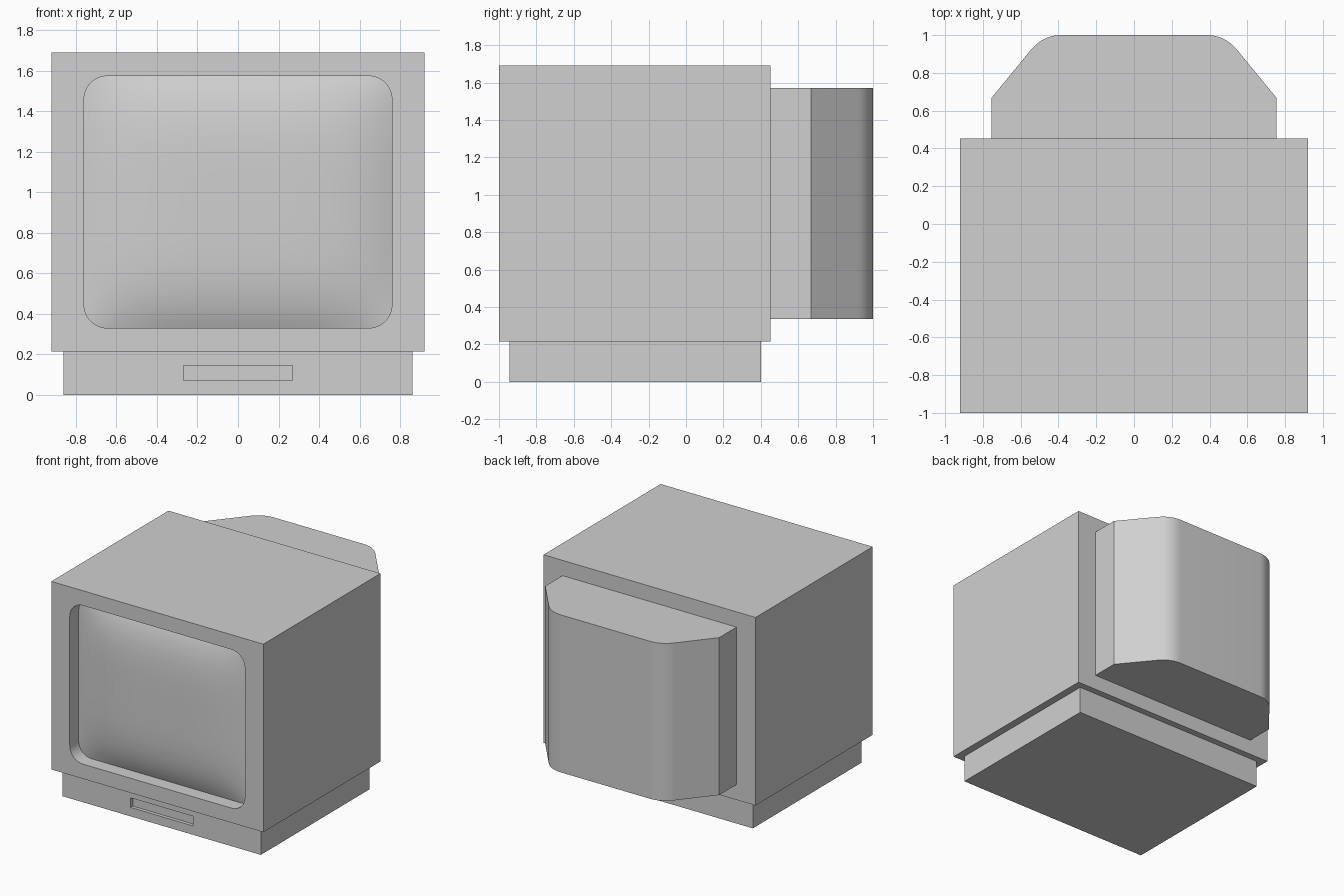
import bpy, bmesh
from math import sin, cos, pi
from mathutils import Vector

cube = bpy.data.objects.get("Cube")
if cube:
    bpy.data.objects.remove(cube, do_unlink=True)

grey = bpy.data.materials.new("plain_grey")
grey.use_nodes = True
GREY = (0.63, 0.63, 0.63, 1)
grey.diffuse_color = GREY
grey.node_tree.nodes["Principled BSDF"].inputs["Base Color"].default_value = GREY


def make_object(name, bm):
    mesh = bpy.data.meshes.new(name)
    bm.to_mesh(mesh)
    bm.free()
    mesh.materials.append(grey)
    obj = bpy.data.objects.new(name, mesh)
    bpy.context.collection.objects.link(obj)
    return obj


def prism(name, outline, direction):
    """Solid made by pushing a closed outline along a direction."""
    bm = bmesh.new()
    face = bm.faces.new([bm.verts.new(p) for p in outline])
    result = bmesh.ops.extrude_face_region(bm, geom=[face], use_keep_orig=True)
    moved = [v for v in result["geom"] if isinstance(v, bmesh.types.BMVert)]
    bmesh.ops.translate(bm, verts=moved, vec=direction)
    bmesh.ops.recalc_face_normals(bm, faces=bm.faces)
    return make_object(name, bm)


def box(name, x, y0, y1, z0, z1):
    outline = [(-x, y0, z0), (x, y0, z0), (x, y0, z1), (-x, y0, z1)]
    return prism(name, outline, (0, y1 - y0, 0))


def select_only(obj):
    bpy.ops.object.select_all(action="DESELECT")
    obj.select_set(True)
    bpy.context.view_layer.objects.active = obj


def cut(obj, cutter):
    mod = obj.modifiers.new("recess", "BOOLEAN")
    mod.operation = "DIFFERENCE"
    mod.solver = "EXACT"
    mod.object = cutter
    select_only(obj)
    bpy.ops.object.modifier_apply(modifier=mod.name)
    bpy.data.objects.remove(cutter, do_unlink=True)


def rounded_loop(hw, hh, r, arc=8, side=14):
    """Rounded rectangle around the origin, counter-clockwise, with extra points on its sides."""
    corners = []
    for k, (sx, sz) in enumerate([(1, 1), (-1, 1), (-1, -1), (1, -1)]):
        angles = [(k + i / arc) * pi / 2 for i in range(arc + 1)]
        corners.append([Vector((sx * (hw - r) + r * cos(a), sz * (hh - r) + r * sin(a)))
                        for a in angles])
    loop = []
    for k, corner in enumerate(corners):
        nxt = corners[(k + 1) % 4][0]
        loop += corner
        loop += [corner[-1].lerp(nxt, i / side) for i in range(1, side)]
    return loop


# Cabinet with the rounded screen opening
HW, HH, MID = 0.76, 0.622, 0.952
opening = rounded_loop(HW, HH, 0.115)
cabinet = box("cabinet", 0.92, -1.0, 0.452, 0.215, 1.69)
cut(cabinet, prism("opening_cutter", [(p.x, -1.1, p.y + MID) for p in opening], (0, 0.25, 0)))

# Bulging screen, set back inside the opening
EDGE_Y, BULGE, RINGS = -0.89, 0.075, 20
bm = bmesh.new()


def screen_vert(p):
    u, v = p.x / HW, p.y / HH
    return bm.verts.new((p.x, EDGE_Y - BULGE * (1 - u**4) * (1 - v**4), p.y + MID))


rings = [[screen_vert(p * (1 - i / RINGS)) for p in opening] for i in range(RINGS)]
centre = screen_vert(Vector((0, 0)))
n = len(opening)
for j in range(n):
    k = (j + 1) % n
    for outer, inner in zip(rings, rings[1:]):
        bm.faces.new((outer[j], outer[k], inner[k], inner[j]))
    bm.faces.new((rings[-1][j], rings[-1][k], centre))
screen = make_object("screen", bm)

# Rear housing with sloped, rounded shoulders
a, b, c = Vector((0.55, 0.917)), Vector((0.483, 1.0)), Vector((0.385, 1.0))
steps = [i / 10 for i in range(11)]
shoulder = [a * (1 - t)**2 + b * 2 * t * (1 - t) + c * t * t for t in steps]
half = [Vector((0.755, 0.45)), Vector((0.755, 0.667))] + shoulder
outline = half + [Vector((-p.x, p.y)) for p in reversed(half)]
housing = prism("rear_housing", [(p.x, p.y, 0.335) for p in outline], (0, 0, 1.235))

# Base with a shallow front slot
base = box("base", 0.86, -0.945, 0.4, 0, 0.215)
cut(base, box("slot_cutter", 0.27, -1.0, -0.918, 0.07, 0.145))

for obj in (cabinet, screen, housing, base):
    select_only(obj)
    bpy.ops.object.shade_smooth_by_angle()
